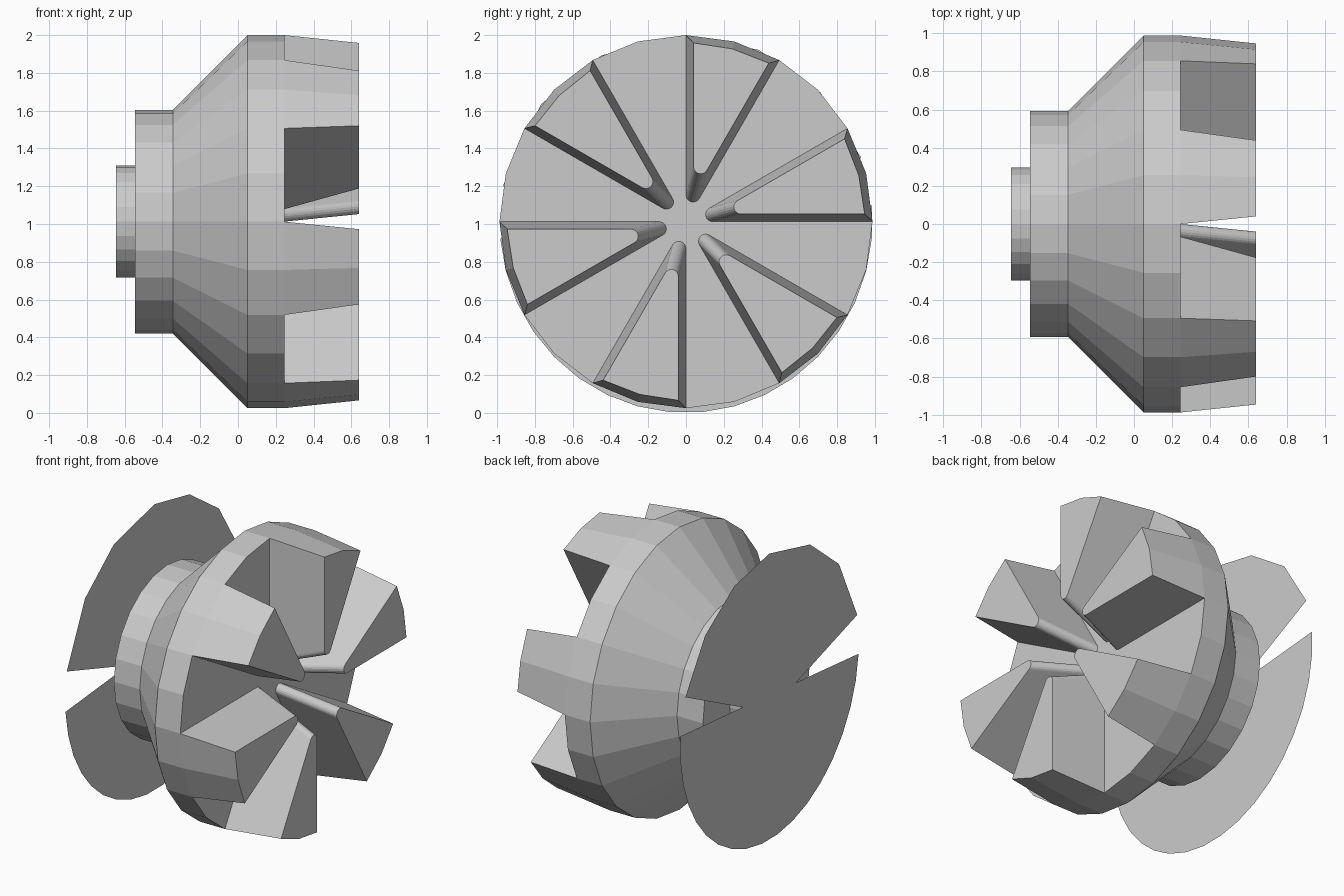
import bpy, bmesh
from math import sin, cos, asin, radians, pi

if "Cube" in bpy.data.objects:
    bpy.data.objects.remove(bpy.data.objects["Cube"])

CZ = 1.0125          # height of the rotation axis (runs along x)
SIDES = 24


def ring(bm, x, r, angles):
    return [bm.verts.new((x, r * cos(a), CZ + r * sin(a))) for a in angles]


def bridge(bm, a, b):
    n = len(a)
    for i in range(n):
        j = (i + 1) % n
        bm.faces.new((a[i], a[j], b[j], b[i]))


def finish(bm, name):
    bmesh.ops.recalc_face_normals(bm, faces=bm.faces)
    mesh = bpy.data.meshes.new(name)
    bm.to_mesh(mesh)
    bm.free()
    ob = bpy.data.objects.new(name, mesh)
    bpy.context.collection.objects.link(ob)
    return ob


# Turned body: stub, collar, cone and rim
profile = [(-0.645, 0.296), (-0.545, 0.296), (-0.545, 0.592), (-0.345, 0.592),
           (0.05, 0.9875), (0.245, 0.9875)]
bm = bmesh.new()
angles = [2 * pi * i / SIDES for i in range(SIDES)]
rings = [ring(bm, x, r, angles) for x, r in profile]
for a, b in zip(rings, rings[1:]):
    bridge(bm, a, b)
bm.faces.new(rings[-1])
finish(bm, "body")


# Wedge tooth outline about its bisector: filleted tip and outer arc
def tooth_outline(inset, outer, fillet=0.038, steps=8):
    half = radians(15)
    centre = (inset + fillet) / sin(half)
    pts = []
    for i in range(steps + 1):
        t = radians(105) + radians(150) * i / steps
        pts.append((centre + fillet * cos(t), fillet * sin(t)))
    edge = half - asin(inset / outer)
    pts += [(outer * cos(a), outer * sin(a)) for a in (-edge, 0, edge)]
    return pts


# Six drafted teeth on the rim face
for k in range(6):
    bm = bmesh.new()
    turn = radians(60 * k + 15)
    loops = []
    for x, inset, outer in ((0.245, 0, 0.9875), (0.64, 0.04, 0.947)):
        loops.append([bm.verts.new((x, u * cos(turn) - v * sin(turn),
                                    CZ + u * sin(turn) + v * cos(turn)))
                      for u, v in tooth_outline(inset, outer)])
    bridge(bm, *loops)
    bm.faces.new(loops[1])
    finish(bm, f"tooth_{k + 1}")

# Thin back plate with a narrow notch on each side
bm = bmesh.new()
x = -0.645
upper = [20, 44, 67, 90, 117, 141, 169]
lower = list(range(185, 366, 10))


def plate_point(deg, r):
    a = radians(deg)
    stretch = 1.025 if sin(a) < 0 else 1.0
    return bm.verts.new((x, r * cos(a), CZ + r * sin(a) * stretch))


tip_a, tip_b = plate_point(5, 0.296), plate_point(185, 0.296)
bm.faces.new([tip_a] + [plate_point(d, 0.9875) for d in upper] + [tip_b])
bm.faces.new([tip_b] + [plate_point(d, 0.9875) for d in lower] + [tip_a])
bmesh.ops.triangulate(bm, faces=bm.faces[:])
finish(bm, "back_plate")
